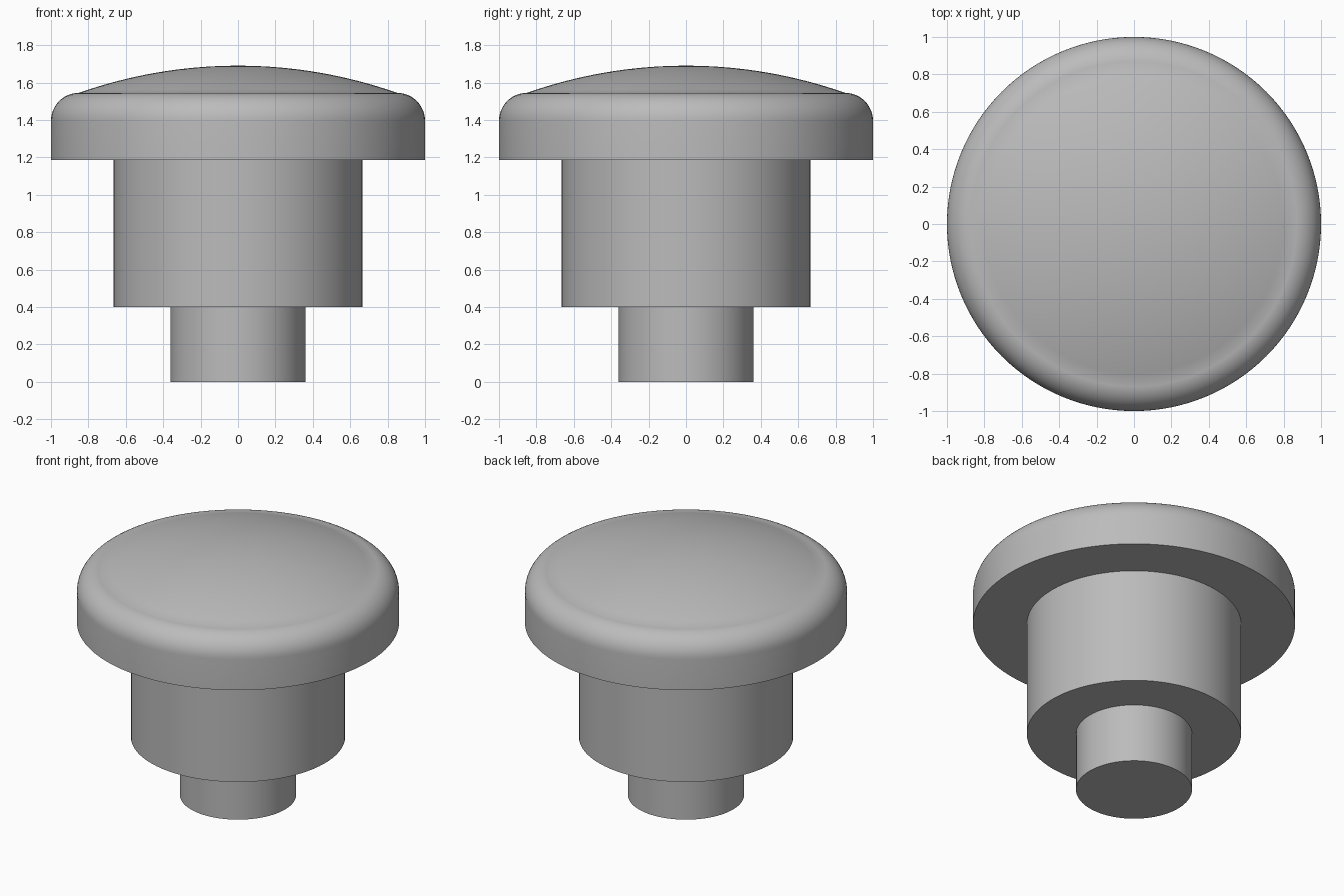
import bpy, bmesh, math

cube = bpy.data.objects.get("Cube")
if cube:
    bpy.data.objects.remove(cube, do_unlink=True)

SIDES = 128
CAP_BASE, RIM, DOME_TOP = 1.185, 1.545, 1.69
FILLET = 0.15

grey = bpy.data.materials.new("plain grey")
grey.use_nodes = True
colour = (0.5, 0.5, 0.5, 1)
grey.diffuse_color = colour
grey.node_tree.nodes["Principled BSDF"].inputs["Base Color"].default_value = colour


def lathe(name, profile):
    """Spin an (r, z) profile that starts and ends on the axis."""
    bm = bmesh.new()
    verts = [bm.verts.new((r, 0, z)) for r, z in profile]
    edges = [bm.edges.new(pair) for pair in zip(verts, verts[1:])]
    bmesh.ops.spin(bm, geom=verts + edges, cent=(0, 0, 0), axis=(0, 0, 1),
                   angle=math.tau, steps=SIDES, use_duplicate=False)
    bmesh.ops.remove_doubles(bm, verts=bm.verts, dist=0.0001)
    bmesh.ops.recalc_face_normals(bm, faces=bm.faces)
    mesh = bpy.data.meshes.new(name)
    bm.to_mesh(mesh)
    bm.free()
    obj = bpy.data.objects.new(name, mesh)
    bpy.context.collection.objects.link(obj)
    mesh.materials.append(grey)
    bpy.ops.object.select_all(action="DESELECT")
    obj.select_set(True)
    bpy.context.view_layer.objects.active = obj
    bpy.ops.object.shade_smooth_by_angle(angle=math.radians(30))
    return obj


def cylinder_profile(radius, bottom, top):
    return [(0, bottom), (radius, bottom), (radius, top), (0, top)]


# Lower stem and main body
lathe("stem", cylinder_profile(0.36, 0, 0.4))
lathe("body", cylinder_profile(0.665, 0.4, CAP_BASE))

# Cap: straight side, rounded shoulder, shallow spherical dome
inner = 1 - FILLET
shoulder = [(inner + FILLET * math.cos(a), RIM - FILLET + FILLET * math.sin(a))
            for a in (math.pi / 2 * i / 12 for i in range(13))]
rise = DOME_TOP - RIM
sphere = (inner ** 2 + rise ** 2) / (2 * rise)
sweep = math.asin(inner / sphere)
dome = [(sphere * math.sin(a), DOME_TOP - sphere + sphere * math.cos(a))
        for a in (sweep * (1 - i / 16) for i in range(1, 17))]
lathe("domed_cap", [(0, CAP_BASE), (1, CAP_BASE)] + shoulder + dome)
